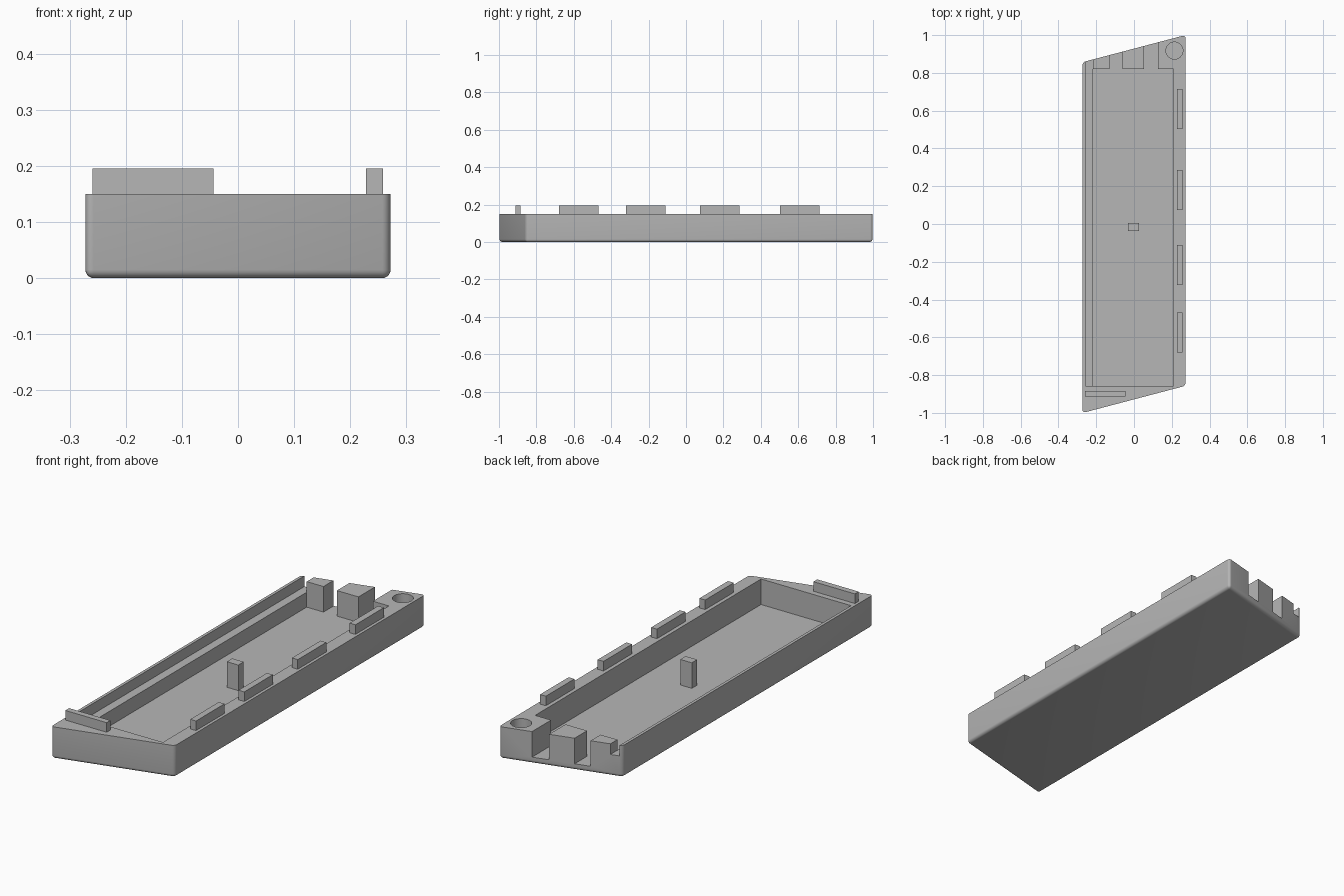
import bpy, bmesh
from math import radians

old = bpy.data.objects.get("Cube")
if old:
    bpy.data.objects.remove(old, do_unlink=True)

TOP, FLOOR, LEDGE, TAB_TOP = 0.15, 0.03, 0.10, 0.195

grey = bpy.data.materials.new("plain grey")
grey.use_nodes = True
colour = (0.47, 0.47, 0.47, 1)
grey.diffuse_color = colour
grey.node_tree.nodes["Principled BSDF"].inputs["Base Color"].default_value = colour


def add_object(name, bm):
    bmesh.ops.recalc_face_normals(bm, faces=bm.faces)
    mesh = bpy.data.meshes.new(name)
    bm.to_mesh(mesh)
    bm.free()
    mesh.materials.append(grey)
    obj = bpy.data.objects.new(name, mesh)
    bpy.context.collection.objects.link(obj)
    return obj


def prism(outline, z0, z1):
    bm = bmesh.new()
    base = bm.faces.new([bm.verts.new((x, y, z0)) for x, y in outline])
    top = bmesh.ops.extrude_face_region(bm, geom=[base])["geom"]
    verts = [v for v in top if isinstance(v, bmesh.types.BMVert)]
    bmesh.ops.translate(bm, verts=verts, vec=(0, 0, z1 - z0))
    return bm


def box(name, x0, x1, y0, y1, z0, z1):
    return add_object(name, prism([(x0, y0), (x1, y0), (x1, y1), (x0, y1)], z0, z1))


# Slanted tray body, rounded at the upright corners and the underside
bm = prism([(-0.272, -1.0), (0.272, -0.857), (0.272, 1.0), (-0.272, 0.857)], 0, TOP)
round_edges = [e for e in bm.edges if min(v.co.z for v in e.verts) < 0.01]
bmesh.ops.bevel(bm, geom=round_edges, offset=0.015, segments=5,
                profile=0.5, affect='EDGES', clamp_overlap=True)
body = add_object("tray_body", bm)

# Cutters: main pocket, side ledge, two rear slots, screw hole
cutters = [
    box("pocket_cutter", -0.217, 0.21, -0.857, 0.82, FLOOR, 0.3),
    box("ledge_cutter", -0.258, -0.217, -0.857, 1.1, LEDGE, 0.3),
    box("slot_cutter_right", -0.13, -0.06, 0.75, 1.1, FLOOR, 0.3),
    box("slot_cutter_left", 0.052, 0.127, 0.75, 1.1, FLOOR, 0.3),
]
bm = bmesh.new()
bmesh.ops.create_cone(bm, cap_ends=True, segments=48, radius1=0.045, radius2=0.045, depth=0.27)
bmesh.ops.translate(bm, verts=bm.verts, vec=(0.214, 0.918, FLOOR + 0.135))
cutters.append(add_object("hole_cutter", bm))

bpy.context.view_layer.objects.active = body
for cutter in cutters:
    cutter.hide_render = True
    mod = body.modifiers.new(cutter.name, 'BOOLEAN')
    mod.operation = 'DIFFERENCE'
    mod.solver = 'EXACT'
    mod.object = cutter
    bpy.ops.object.modifier_apply(modifier=mod.name)
    bpy.data.objects.remove(cutter, do_unlink=True)

bpy.ops.object.select_all(action='DESELECT')
body.select_set(True)
bpy.ops.object.shade_smooth_by_angle(angle=radians(30))

# Locating tabs on the left rim and the front rim
for i, y in enumerate((-0.68, -0.322, 0.075, 0.503)):
    box(f"side_tab_{i + 1}", 0.228, 0.258, y, y + 0.212, TOP - 0.01, TAB_TOP)
box("front_tab", -0.259, -0.044, -0.912, -0.884, TOP - 0.01, TAB_TOP)

# Support post in the middle of the floor
box("support_post", -0.033, 0.027, -0.036, 0.004, FLOOR - 0.01, TOP)
